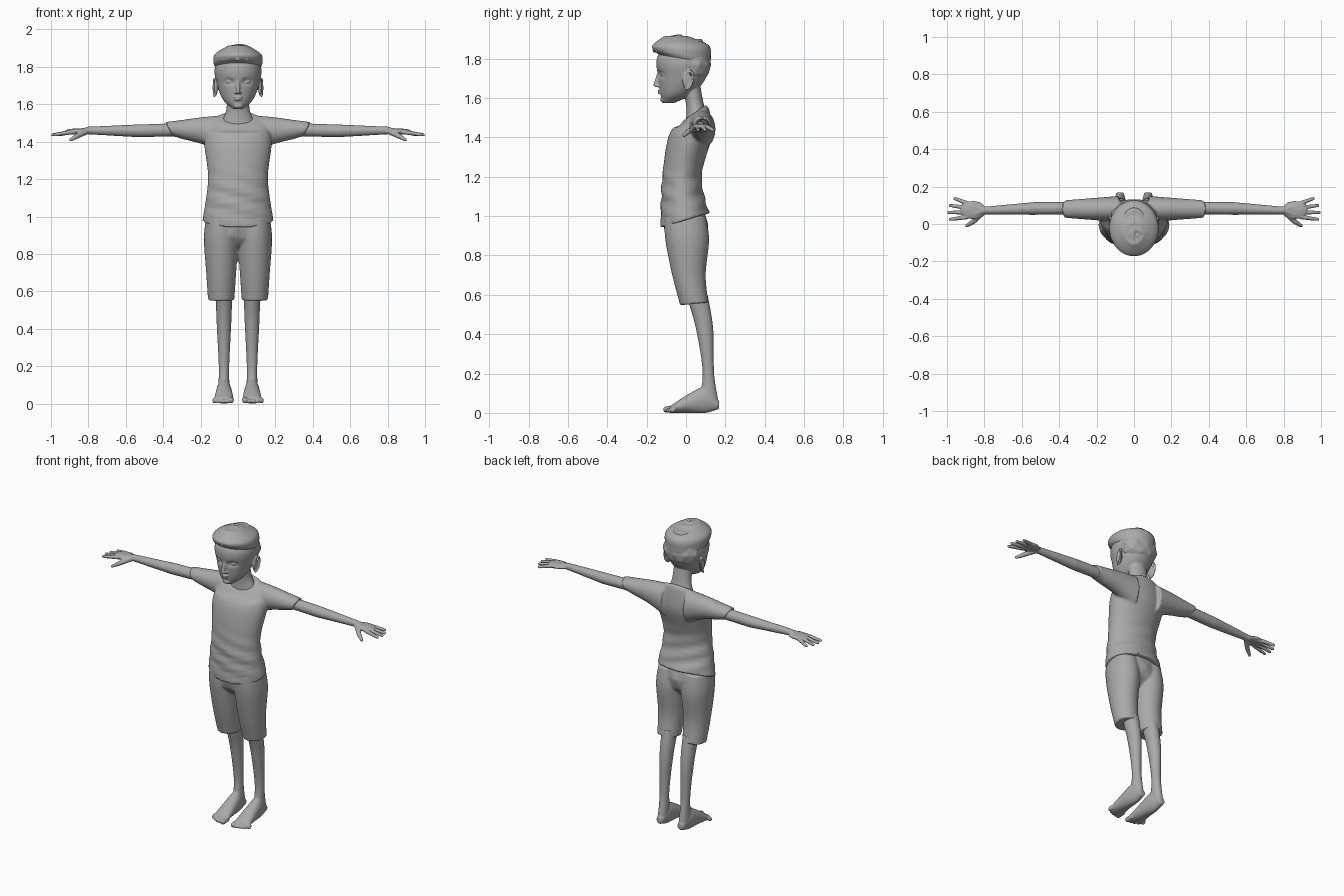
import bpy, bmesh, math, random
from mathutils import Vector, Matrix

random.seed(4)
if "Cube" in bpy.data.objects:
    bpy.data.objects.remove(bpy.data.objects["Cube"])

shade = 0.4
grey = bpy.data.materials.new("plain grey")
grey.use_nodes = True
grey.diffuse_color = (shade, shade, shade, 1)
grey.node_tree.nodes["Principled BSDF"].inputs["Base Color"].default_value = grey.diffuse_color

# For each loft axis: where the travel, width and depth coordinates go
SLOTS = {"x": (0, 1, 2), "y": (1, 0, 2), "z": (2, 0, 1)}


def spline(before, start, end, after, u):
    """Smooth curve through start and end."""
    leave, arrive = (end - before) / 2, (after - start) / 2
    gap = end - start
    return start + u * (leave + u * (3 * gap - 2 * leave - arrive + u * (leave + arrive - 2 * gap)))


def loft(bm, axis, centre, stations, segments=64, steps=10):
    """Closed rounded loft; each station is (travel, half width, low depth, high depth)."""
    padded = [stations[0], *stations, stations[-1]]
    rows = []
    for index in range(len(stations) - 1):
        window = list(zip(*padded[index:index + 4]))
        rows += [[spline(*values, step / steps) for values in window] for step in range(steps)]
    rows.append(stations[-1])
    rings = []
    for travel, half, low, high in rows:
        ring = []
        for index in range(segments):
            angle = math.tau * index / segments
            width = centre + half * math.cos(angle)
            depth = (low + high) / 2 + (high - low) / 2 * math.sin(angle)
            position = Vector()
            for slot, value in zip(SLOTS[axis], (travel, width, depth)):
                position[slot] = value
            ring.append(bm.verts.new(position))
        rings.append(ring)
    for lower, upper in zip(rings, rings[1:]):
        for index in range(segments):
            following = (index + 1) % segments
            bm.faces.new((lower[index], lower[following], upper[following], upper[index]))
    bm.faces.new(rings[0])
    bm.faces.new(rings[-1])
    return [vert for ring in rings for vert in ring]


def slant(verts, moved, source, begin, end, slope, pivot=0):
    """Tilt one end of a loft, fading in between begin and end."""
    for vert in verts:
        fade = min(1, max(0, (vert.co[moved] - begin) / (end - begin)))
        vert.co[moved] += slope * fade * (vert.co[source] - pivot)


def blob(bm, centre, size):
    matrix = Matrix.Translation(centre) @ Matrix.Diagonal((*size, 1))
    bmesh.ops.create_icosphere(bm, subdivisions=2, radius=1, matrix=matrix)


def rod(bm, start, end, start_radius, end_radius):
    """Tapered rod with round ends, made of overlapping balls."""
    start, end = Vector(start), Vector(end)
    count = 2 + int(3 * (end - start).length / min(start_radius, end_radius))
    for index in range(count):
        u = index / (count - 1)
        radius = start_radius + (end_radius - start_radius) * u
        blob(bm, start.lerp(end, u), (radius, radius, radius))


def mirror(bm):
    """Copy everything made so far to the other side."""
    copy = bmesh.ops.duplicate(bm, geom=bm.verts[:] + bm.edges[:] + bm.faces[:])
    for item in copy["geom"]:
        if isinstance(item, bmesh.types.BMVert):
            item.co.x = -item.co.x


def fuse(bm, name, voxel, smoothing=3):
    """Weld the pieces into one smooth skin."""
    bmesh.ops.recalc_face_normals(bm, faces=bm.faces)
    mesh = bpy.data.meshes.new(name)
    bm.to_mesh(mesh)
    bm.free()
    mesh.materials.append(grey)
    part = bpy.data.objects.new(name, mesh)
    bpy.context.collection.objects.link(part)
    weld = part.modifiers.new("weld", "REMESH")
    weld.mode = "VOXEL"
    weld.voxel_size = voxel
    weld.use_smooth_shade = True
    soften = part.modifiers.new("soften", "SMOOTH")
    soften.factor = 0.5
    soften.iterations = smoothing


# Shirt: sleeves, then a torso with tilted hem and collar and soft folds
bm = bmesh.new()
sleeve = loft(bm, "x", .08, [(.08, .07, 1.34, 1.54), (.2, .06, 1.39, 1.53), (.37, .047, 1.43, 1.505)])
slant(sleeve, 0, 2, .3, .37, .5, 1.47)
mirror(bm)
torso = loft(bm, "z", 0, [(.98, .19, -.13, .12), (1.2, .16, -.12, .08), (1.4, .18, -.09, .13),
                          (1.5, .15, -.03, .12), (1.53, .1, -.01, .1)])
slant(torso, 2, 1, 1.1, .98, .3)
slant(torso, 2, 1, 1.45, 1.53, .7, .05)
for vert in torso:
    fade = max(0, 1 - abs(vert.co.z - 1.1) * 5)
    vert.co.y += .005 * fade * math.sin(vert.co.z * 70 + vert.co.x * 20)
fuse(bm, "shirt", .007)

# Shorts: two legs with pocket edges, joined by rounded hips
bm = bmesh.new()
trouser = loft(bm, "z", .09, [(.55, .07, -.03, .115), (.7, .08, -.07, .1),
                              (.88, .092, -.105, .117), (1, .08, -.11, .1)])
slant(trouser, 2, 1, .6, .55, .1)
rod(bm, (.15, -.07, .95), (.175, -.03, .87), .008, .006)
mirror(bm)
blob(bm, (0, 0, .95), (.18, .115, .13))
fuse(bm, "shorts", .007)

# Bare legs: shin, foot and a row of toes
bm = bmesh.new()
loft(bm, "z", .075, [(.6, .045, 0, .11), (.43, .039, .05, .138),
                     (.2, .028, .085, .143), (.06, .031, .06, .165)])
loft(bm, "y", .075, [(.168, .02, .02, .06), (.1, .036, 0, .13), (.02, .045, 0, .1), (-.08, .053, 0, .035)])
for toe in range(5):
    radius = .012 if toe else .017
    across = .038 + .022 * toe
    tip = .002 * toe * toe - .1
    rod(bm, (across, -.06, .02), (across, tip, radius), radius, radius)
mirror(bm)
fuse(bm, "legs", .005)

# Arms: tapered limb, flat palm, four fanned fingers and a drooping thumb
bm = bmesh.new()
elbow, wrist = (.53, .083, 1.458), (.8, .072, 1.46)
rod(bm, (.28, .085, 1.465), elbow, .036, .035)
rod(bm, elbow, wrist, .035, .021)
blob(bm, (.86, .075, 1.455), (.07, .05, .016))
for finger in range(4):
    knuckle = (.9, .036 + .026 * finger, 1.45)
    tip = (.99 - .008 * (finger - 1) ** 2, .025 + .037 * finger, 1.437)
    rod(bm, wrist, knuckle, .018, .0125)
    rod(bm, knuckle, tip, .0125, .009)
thumb = (.86, .012, 1.43)
rod(bm, wrist, thumb, .018, .014)
rod(bm, thumb, (.895, -.01, 1.41), .014, .009)
mirror(bm)
fuse(bm, "arms", .004)

# Head: ears, eyes, brows and nostrils in pairs
bm = bmesh.new()
blob(bm, (.047, -.112, 1.72), (.02, .017, .012))
blob(bm, (.012, -.143, 1.662), (.009, .011, .008))
rod(bm, (.022, -.138, 1.747), (.07, -.118, 1.75), .009, .006)
blob(bm, (.118, .005, 1.69), (.011, .024, .045))
for degrees in range(-90, 180, 10):
    across, up = math.cos(math.radians(degrees)), math.sin(math.radians(degrees))
    blob(bm, (.124 + .006 * across, .01 + .024 * across + .01 * up, 1.69 + .045 * up), (.007, .007, .007))
mirror(bm)

# Skull with pressed eye sockets, then neck, nose, lips and chin
skull = loft(bm, "z", 0, [(1.575, .025, -.116, -.06), (1.62, .077, -.13, .03), (1.7, .11, -.14, .1),
                          (1.8, .123, -.148, .122), (1.9, .06, -.09, .08)], 96, 16)
for vert in skull:
    if vert.co.y < 0:
        aside, above = (abs(vert.co.x) - .047) / .024, (vert.co.z - 1.72) / .015
        vert.co.y += .016 * math.exp(-aside ** 2 - above ** 2)
loft(bm, "z", 0, [(1.48, .1, 0, .12), (1.57, .063, 0, .09), (1.68, .06, -.03, .07)])
rod(bm, (0, -.138, 1.725), (0, -.153, 1.668), .009, .0125)
for height, half in ((1.638, .026), (1.626, .021)):
    blob(bm, (0, -.133, height), (half, .012, .006))
blob(bm, (0, -.119, 1.592), (.025, .012, .014))
fuse(bm, "head", .004)

# Hair: cropped back, swept top and loose strands
bm = bmesh.new()
blob(bm, (0, .04, 1.77), (.127, .088, .1))
top = loft(bm, "z", 0, [(1.79, .118, -.135, .12), (1.82, .131, -.165, .126),
                        (1.87, .122, -.168, .115), (1.915, .05, -.11, .01)])
slant(top, 2, 1, 1.87, 1.8, -.2)
for strand in range(60):
    heading = random.uniform(-1.2, 1.2)
    start, sweep = random.uniform(.25, .9), random.uniform(.4, .8)
    radius = random.uniform(.006, .011)
    for bead in range(16):
        along = bead / 16
        rise, turn = start + sweep * along, heading + along / 4
        reach = math.cos(rise)
        blob(bm, (.124 * math.sin(turn) * reach, -.025 - .142 * math.cos(turn) * reach,
                  1.808 + .106 * math.sin(rise)), (radius, radius, radius))
fuse(bm, "hair", .0045, 1)
